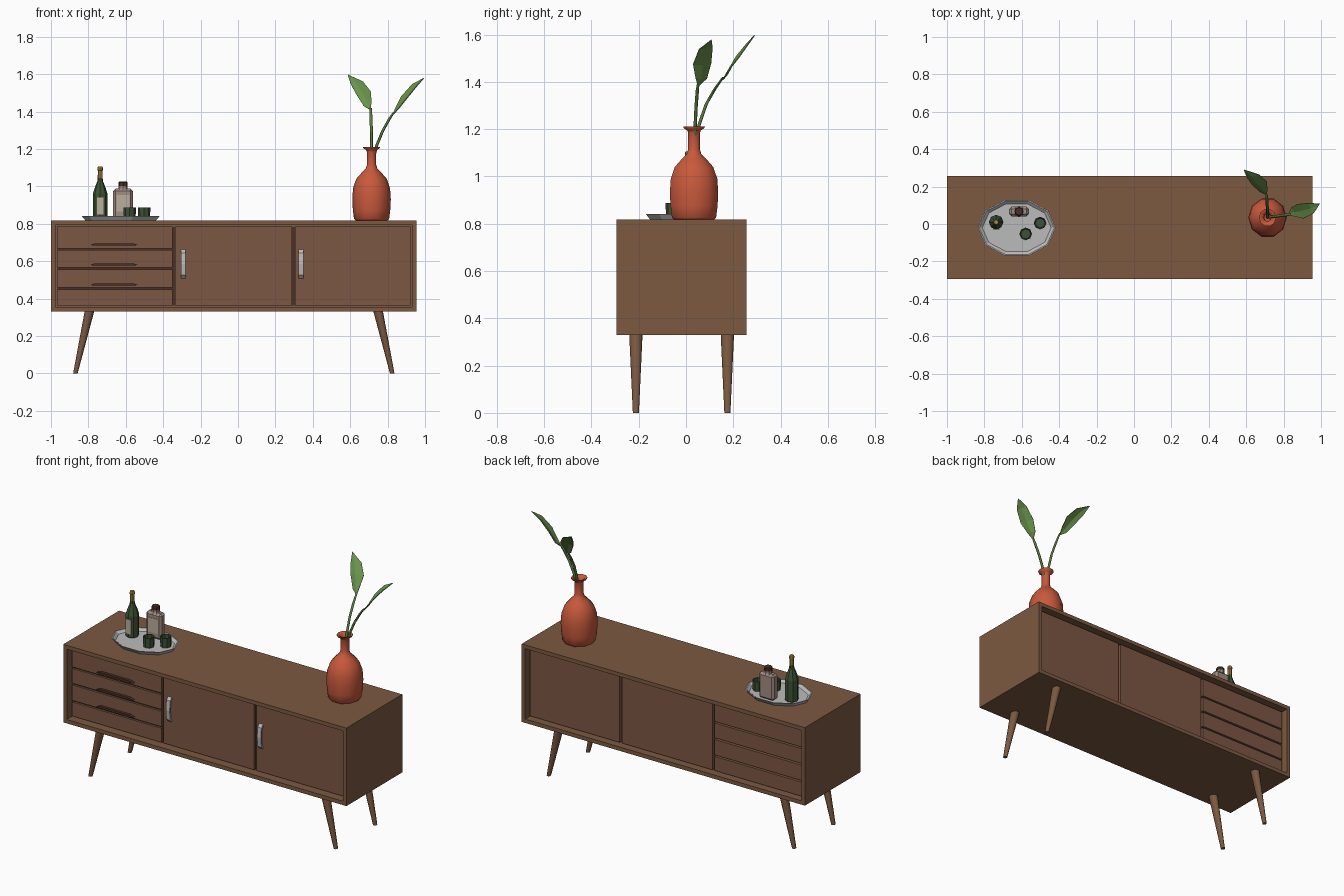
import bpy, bmesh
from math import cos, sin, pi, radians
from mathutils import Vector

if "Cube" in bpy.data.objects:
    bpy.data.objects.remove(bpy.data.objects["Cube"])


def mat(name, r, g, b):
    m = bpy.data.materials.new(name)
    m.diffuse_color = (r, g, b, 1)
    m.use_nodes = True
    m.node_tree.nodes["Principled BSDF"].inputs["Base Color"].default_value = m.diffuse_color
    return m


WOOD = mat("wood", .20, .10, .052)
PANEL = mat("panel_wood", .20, .095, .058)
DARK = mat("dark_wood", .07, .03, .02)
METAL = mat("metal", .50, .50, .50)
CLAY = mat("clay", .58, .10, .045)
GLASS = mat("green_glass", .045, .085, .035)
GOLD = mat("gold_foil", .45, .25, .07)
CREAM = mat("pale_label", .50, .43, .34)
FLASK = mat("flask_glass", .36, .27, .22)
STEM = mat("stem_green", .10, .19, .05)
LEAF = mat("leaf_green", .14, .29, .07)


def finish(name, bm, m, smooth=None):
    bmesh.ops.recalc_face_normals(bm, faces=bm.faces)
    me = bpy.data.meshes.new(name)
    bm.to_mesh(me)
    bm.free()
    me.materials.append(m)
    ob = bpy.data.objects.new(name, me)
    bpy.context.collection.objects.link(ob)
    if smooth:
        bpy.ops.object.select_all(action='DESELECT')
        ob.select_set(True)
        bpy.context.view_layer.objects.active = ob
        bpy.ops.object.shade_smooth_by_angle(angle=radians(smooth))
    return ob


def box_bm(x0, x1, y0, y1, z0, z1):
    bm = bmesh.new()
    bmesh.ops.create_cube(bm, size=1)
    for v in bm.verts:
        v.co = Vector(((x0 + x1) / 2 + v.co.x * (x1 - x0),
                       (y0 + y1) / 2 + v.co.y * (y1 - y0),
                       (z0 + z1) / 2 + v.co.z * (z1 - z0)))
    return bm


def box(name, dims, m, bevel=0):
    bm = box_bm(*dims)
    if bevel:
        bmesh.ops.bevel(bm, geom=bm.edges[:], offset=bevel, segments=1, affect='EDGES')
    return finish(name, bm, m)


def skin(name, loops, m, smooth=None):
    """Join closed point loops in order and cap both ends."""
    bm = bmesh.new()
    loops = [[bm.verts.new(p) for p in loop] for loop in loops]
    n = len(loops[0])
    for a, b in zip(loops, loops[1:]):
        for i in range(n):
            j = (i + 1) % n
            bm.faces.new((a[i], a[j], b[j], b[i]))
    bm.faces.new(loops[0])
    bm.faces.new(loops[-1])
    return finish(name, bm, m, smooth)


def loft(name, rings, n, m, smooth=None):
    """Stack of horizontal elliptic rings (cx, cy, z, rx, ry)."""
    return skin(name, [[(cx + rx * cos(2 * pi * i / n), cy + ry * sin(2 * pi * i / n), z)
                        for i in range(n)] for cx, cy, z, rx, ry in rings], m, smooth)


def lathe(name, x, y, profile, n, m, smooth=None, sy=1):
    return loft(name, [(x, y, z, r, r * sy) for r, z in profile], n, m, smooth)


def prism(name, pts, offset, m):
    return skin(name, [pts, [Vector(p) + Vector(offset) for p in pts]], m)


# Cabinet carcass with recessed front and back
F, B = -.295, .256
PF, PB = F + .042, B - .036
bm = box_bm(-1, .955, F, B, .33, .817)
bm.normal_update()
ends = [f for f in bm.faces if abs(f.normal.y) > .9]
bmesh.ops.inset_individual(bm, faces=ends, thickness=.034, depth=0)
bm.normal_update()
bmesh.ops.inset_individual(bm, faces=ends, thickness=0, depth=-.06)
finish("cabinet_carcass", bm, WOOD)

# Drawer and door panels on both faces, separated by gaps
drawers = [(.362, .450), (.460, .556), (.567, .659), (.669, .785)]
for side, y0, y1 in (("front", PF, F + .062), ("back", B - .062, PB)):
    for i, (z0, z1) in enumerate(drawers):
        box(f"{side}_drawer_{i + 1}", (-.968, -.351, y0, y1, z0, z1), PANEL)
    for i, (x0, x1) in enumerate([(-.336, .289), (.305, .923)]):
        box(f"{side}_door_{i + 1}", (x0, x1, y0, y1, .362, .785), PANEL)
# Dark shadow board behind the front gaps
box("front_backing", (-.965, .92, F + .055, F + .061, .364, .783), DARK)

# Lens shaped drawer pulls
for i, z in enumerate((.476, .583, .69)):
    pts = [(-.79, PF, z - .003), (-.765, PF, z - .007), (-.56, PF, z - .007),
           (-.535, PF, z - .003), (-.56, PF, z + .006), (-.765, PF, z + .006)]
    prism(f"drawer_pull_{i + 1}", pts, (0, -.017, 0), DARK)

# Arched door handles
for i, x in enumerate((-.306, .324)):
    arch = [(0, .508), (-.016, .525), (-.022, .585), (-.016, .645), (0, .662),
            (0, .646), (-.007, .636), (-.012, .585), (-.007, .534), (0, .524)]
    prism(f"door_handle_{i + 1}", [(x, PF + dy, z) for dy, z in arch], (.026, 0, 0), METAL)

# Splayed tapered legs
for sx, sn in ((-1, "left"), (1, "right")):
    for y, yn in ((-.212, "front"), (.175, "back")):
        loft(f"{yn}_{sn}_leg", [(-.0225 + sx * .847, y, 0, .012, .0135),
                                (-.0225 + sx * .770, y, .34, .026, .03)], 10, WOOD, 50)

# Serving tray
tx, ty = -.627, -.02
loft("tray", [(tx, ty, .817, .188, .138), (tx, ty, .841, .208, .157),
              (tx, ty, .841, .201, .15), (tx, ty, .826, .184, .134)], 10, METAL)

# Wine bottle with foil neck and label
bx, by = -.737, .01
lathe("bottle", bx, by, [(.036, .826), (.039, .832), (.039, .96), (.030, .99),
                         (.015, 1.028), (.013, 1.05)], 8, GLASS)
lathe("bottle_foil", bx, by, [(.014, 1.03), (.012, 1.085), (.015, 1.087),
                              (.015, 1.098), (.012, 1.106)], 8, GOLD)
box("bottle_label", (bx - .018, bx + .018, by - .039, by - .03, .85, .94), CREAM)

# Square flask with stopper and label
fx, fy = -.615, .067
box("flask", (fx - .053, fx + .053, fy - .026, fy + .026, .826, .988), FLASK, .013)
lathe("flask_neck", fx, fy, [(.03, .98), (.024, .99), (.024, 1.01)], 8, FLASK)
lathe("flask_stopper", fx, fy, [(.025, 1.003), (.025, 1.02), (.02, 1.026)], 8, DARK)
box("flask_label", (fx - .034, fx + .034, fy - .028, fy - .02, .865, .955), CREAM)

# Drinking glasses
for i, (gx, gy) in enumerate([(-.502, .005), (-.579, -.053)]):
    lathe(f"glass_{i + 1}", gx, gy, [(.031, .826), (.034, .887), (.028, .887), (.026, .84)], 8, GLASS)

# Vase, hollow at the neck
vx, vy = .714, .034
lathe("vase", vx, vy, [(.084, .817), (.094, .826), (.1, .875), (.103, .93), (.099, .99),
                       (.082, 1.04), (.053, 1.073), (.031, 1.095), (.025, 1.115), (.025, 1.185),
                       (.029, 1.195), (.045, 1.205), (.046, 1.212), (.034, 1.21), (.019, 1.19),
                       (.018, 1.12)], 10, CLAY, 50, 1.045)


# Stems
def stem(name, pts):
    loft(name, [(x, y, z, r, r) for (x, y, z), r in zip(pts, (.008, .008, .008, .008, .006))], 6, STEM, 65)


stem("left_stem", [(.714, .035, 1.12), (.714, .056, 1.22), (.713, .085, 1.305),
                   (.711, .122, 1.37), (.709, .157, 1.42)])
stem("right_stem", [(.718, .036, 1.12), (.742, .039, 1.22), (.775, .043, 1.3),
                    (.812, .048, 1.365), (.833, .052, 1.395)])


# Leaves: midrib points with a left and right edge, slightly folded
def leaf(name, base, tip, rib, left, right):
    bm = bmesh.new()
    mk = lambda ps: [bm.verts.new(p) for p in ps]
    b, t = mk([base, tip])
    mid = [b] + mk(rib) + [t]
    for edge in (mk(left), mk(right)):
        e = [b] + edge + [t]
        for i in range(len(e) - 1):
            bm.faces.new(list(dict.fromkeys((mid[i], mid[i + 1], e[i + 1], e[i]))))
    ob = finish(name, bm, LEAF)
    mod = ob.modifiers.new("thickness", 'SOLIDIFY')
    mod.thickness = .004
    mod.offset = 0


leaf("left_leaf", (.710, .155, 1.408), (.587, .29, 1.597),
     [(.692, .176, 1.445), (.660, .213, 1.508), (.628, .254, 1.558)],
     [(.672, .174, 1.43), (.630, .212, 1.497), (.604, .250, 1.545)],
     [(.713, .182, 1.45), (.711, .225, 1.505), (.668, .264, 1.56)])
leaf("right_leaf", (.826, .05, 1.38), (.993, .108, 1.578),
     [(.856, .064, 1.416), (.894, .070, 1.472), (.946, .084, 1.538)],
     [(.861, .040, 1.418), (.906, .030, 1.474), (.958, .055, 1.538)],
     [(.841, .088, 1.415), (.873, .106, 1.480), (.932, .112, 1.546)])
